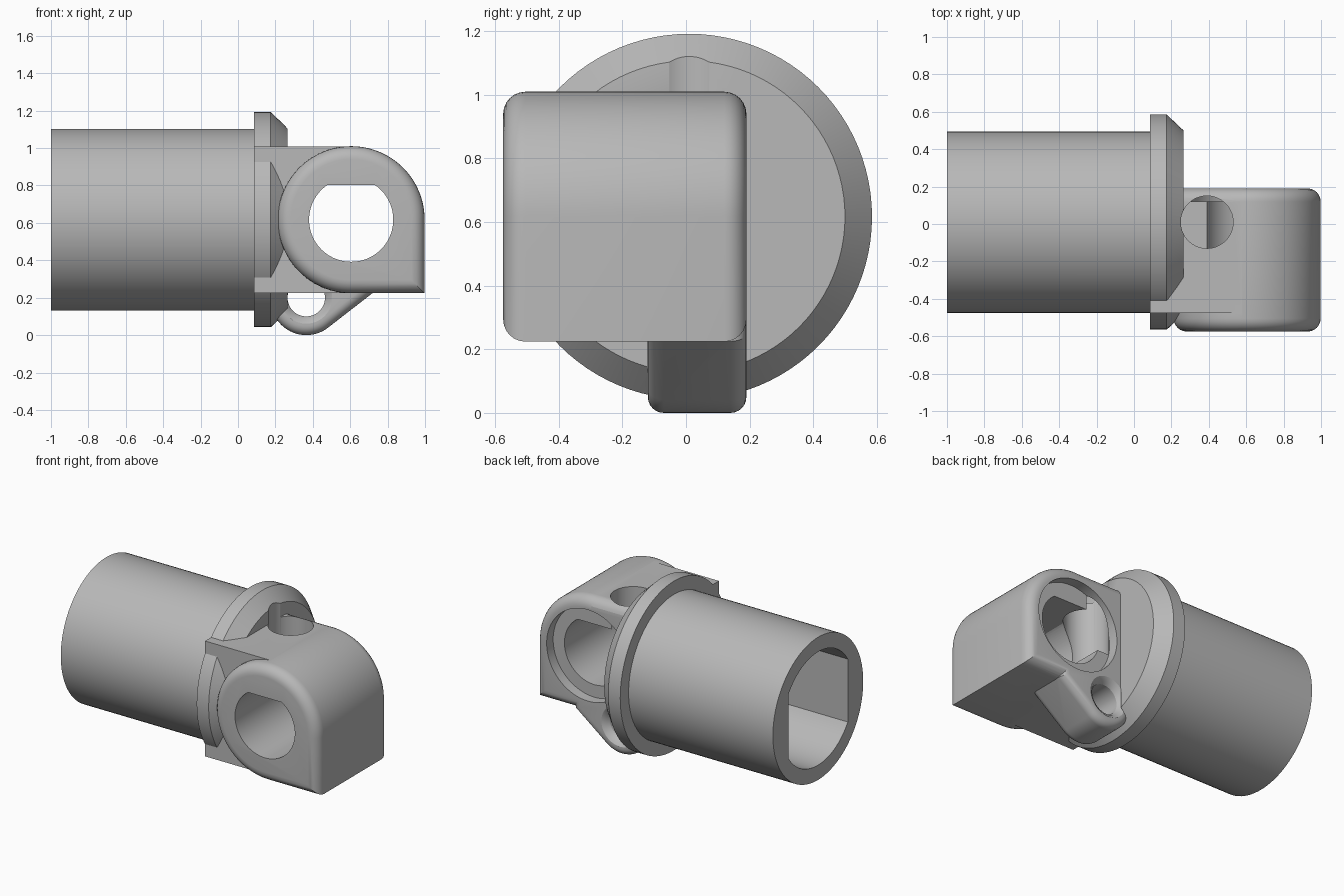
import bpy, bmesh
from math import cos, sin, pi, radians
from mathutils import Vector

if "Cube" in bpy.data.objects:
    bpy.data.objects.remove(bpy.data.objects["Cube"])

grey = bpy.data.materials.new("light_grey")
grey.use_nodes = True
grey.diffuse_color = (0.48, 0.48, 0.48, 1)
grey.node_tree.nodes["Principled BSDF"].inputs["Base Color"].default_value = (0.48, 0.48, 0.48, 1)

AXIS_Y, AXIS_Z = 0.01, 0.617      # tube axis
BORE_X = 0.605                    # cross bore centre
BACK_Y = 0.19                     # rear face of the housing


def place(axis, u, v, t):
    """Point u, v in the profile plane, t along the axis."""
    return {"x": Vector((t, u, v)), "y": Vector((u, t, v)), "z": Vector((u, v, t))}[axis]


def arc(cu, cv, r, a0, a1, n):
    steps = [radians(a0 + (a1 - a0) * i / n) for i in range(n + 1)]
    return [(cu + r * cos(a), cv + r * sin(a)) for a in steps]


def circle(cu, cv, r, n=96):
    return arc(cu, cv, r, 0, 360, n)[:-1]


def loft(name, axis, sections, bevel_ends=(), bevel=0.0):
    """Skin a list of (t, profile) sections, cap it and round chosen ends."""
    bm = bmesh.new()
    rings = [[bm.verts.new(place(axis, u, v, t)) for u, v in pts] for t, pts in sections]
    n = len(rings[0])
    for a, b in zip(rings, rings[1:]):
        for i in range(n):
            bm.faces.new((a[i], a[(i + 1) % n], b[(i + 1) % n], b[i]))
    caps = [bm.faces.new(rings[0]), bm.faces.new(rings[-1])]
    bmesh.ops.recalc_face_normals(bm, faces=bm.faces)
    edges = [e for i in bevel_ends for e in caps[i].edges]
    if edges:
        bmesh.ops.bevel(bm, geom=edges, offset=bevel, segments=6, profile=0.5,
                        affect='EDGES', clamp_overlap=False)
        bmesh.ops.recalc_face_normals(bm, faces=bm.faces)
    mesh = bpy.data.meshes.new(name)
    bm.to_mesh(mesh)
    bm.free()
    mesh.materials.append(grey)
    ob = bpy.data.objects.new(name, mesh)
    bpy.context.collection.objects.link(ob)
    return ob


def prism(name, axis, pts, t0, t1, ends=(), bevel=0.0):
    return loft(name, axis, [(t0, pts), (t1, pts)], ends, bevel)


def turned(name, axis, cu, cv, steps):
    return loft(name, axis, [(t, circle(cu, cv, r)) for t, r in steps])


def combine(target, other, operation):
    mod = target.modifiers.new(other.name, 'BOOLEAN')
    mod.operation, mod.object, mod.solver = operation, other, 'EXACT'
    bpy.context.view_layer.objects.active = target
    bpy.ops.object.modifier_apply(modifier=mod.name)
    bpy.data.objects.remove(other)


# Tube with chamfered collar
body = turned("tube_socket_housing", "x", AXIS_Y, AXIS_Z,
              [(-1, 0.485), (0.085, 0.485), (0.085, 0.575), (0.175, 0.575), (0.265, 0.49)])

# Block joining the collar to the housing, rounded at the rear
block = [(0.085, 0.225), (BORE_X, 0.225), (BORE_X, 1.009), (0.085, 1.009)]
joining_block = prism("joining_block", "y", block, -0.475, BACK_Y)
bm = bmesh.new()
bm.from_mesh(joining_block.data)
rear = [e for e in bm.edges if all(v.co.y > BACK_Y - 0.01 for v in e.verts)
        and abs(e.verts[0].co.z - e.verts[1].co.z) < 0.01]
bmesh.ops.bevel(bm, geom=rear, offset=0.07, segments=6, profile=0.5, affect='EDGES')
bm.to_mesh(joining_block.data)
bm.free()

# Housing, round on three sides with one square corner
outline = arc(BORE_X, AXIS_Z, 0.393, 0, 270, 72) + [(0.998, 0.224)]
housing = prism("housing", "y", outline, -0.575, BACK_Y, (0, 1), 0.07)

# Small lug under the housing
lug_outline = arc(0.365, 0.19, 0.19, 180, 308, 28) + [(0.72, 0.225), (0.72, 0.42), (0.175, 0.42)]
lug = prism("lug", "y", lug_outline, -0.12, BACK_Y, (0, 1), 0.05)

for part in (housing, joining_block, lug):
    combine(body, part, 'UNION')

# Tube bore with two side flats
flat_sided = [(max(AXIS_Y - 0.32, min(AXIS_Y + 0.32, u)), v)
              for u, v in circle(AXIS_Y, AXIS_Z, 0.385)]
tube_bore = prism("tube_bore", "x", flat_sided, -1.1, 0.08)

# Cross bore with a flat on top, and its rear counterbore
flat_topped = [(u, min(v, 0.803)) for u, v in circle(BORE_X, AXIS_Z, 0.225)]
cross_bore = prism("cross_bore", "y", flat_topped, -0.7, 0.3)
counterbore = turned("counterbore", "y", BORE_X, AXIS_Z, [(0.12, 0.31), (0.3, 0.31)])

# Screw hole from above and flared hole through the lug
screw_hole = turned("screw_hole", "z", 0.39, AXIS_Y, [(0.55, 0.14), (1.3, 0.14)])
lug_hole = turned("lug_hole", "y", 0.365, 0.2,
                  [(-0.121, 0.14), (-0.105, 0.115), (-0.08, 0.1),
                   (0.15, 0.1), (0.175, 0.115), (0.191, 0.14)])

for cutter in (tube_bore, cross_bore, counterbore, screw_hole, lug_hole):
    cutter.hide_render = True
    combine(body, cutter, 'DIFFERENCE')

# Smooth curved faces, keep crisp edges
bpy.ops.object.select_all(action='DESELECT')
body.select_set(True)
bpy.context.view_layer.objects.active = body
bpy.ops.object.shade_smooth_by_angle(angle=radians(30))
